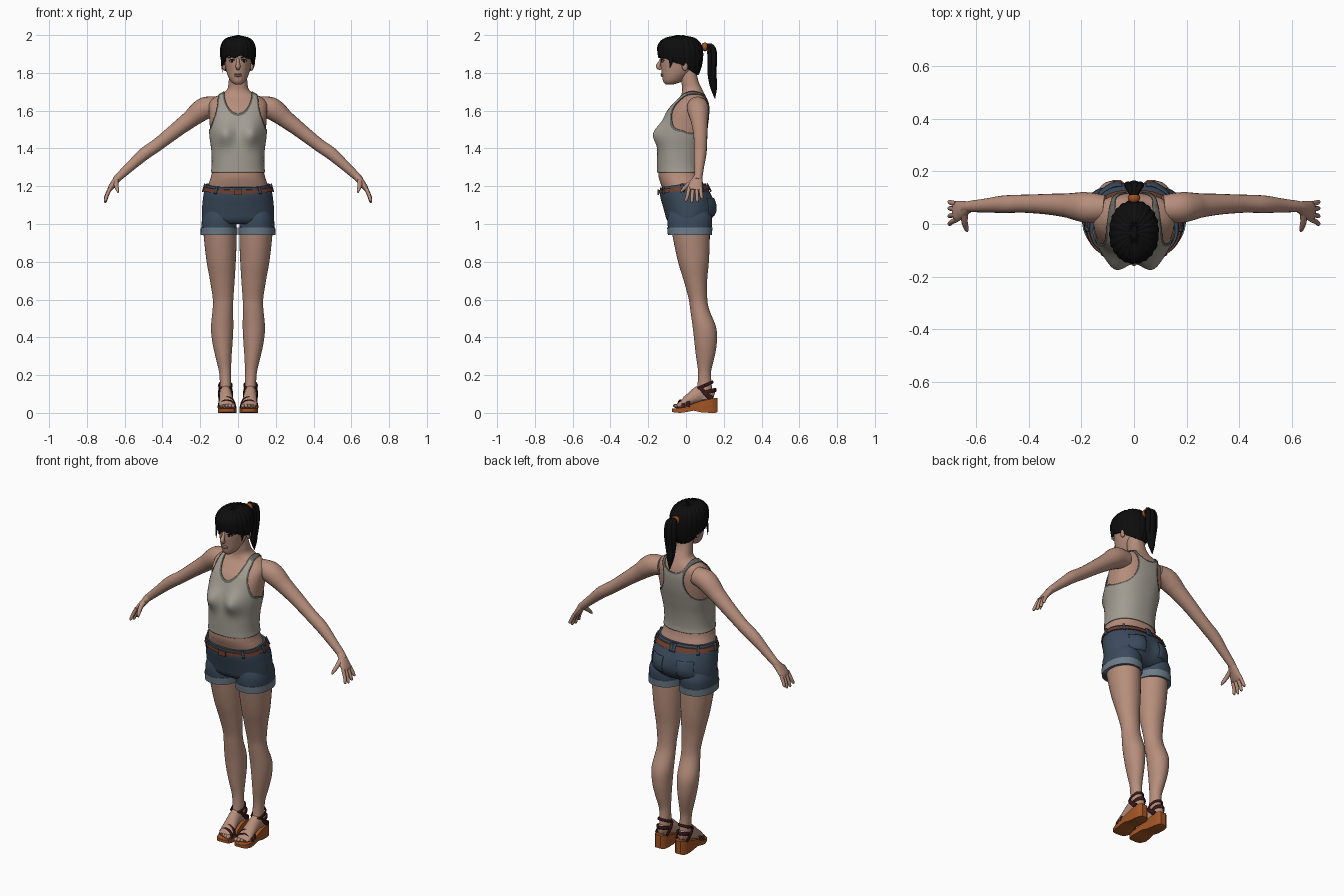
import bpy, bmesh, math
from mathutils import Vector, Matrix

COLOURS = {"skin": (.47, .27, .20), "tank_fabric": (.36, .335, .285), "tank_trim": (.13, .135, .12),
           "denim": (.042, .068, .105), "cuff_denim": (.15, .20, .25), "belt_leather": (.16, .05, .028),
           "strap_leather": (.04, .009, .009), "wood": (.36, .09, .018), "hair_black": (.004, .004, .004),
           "eye_white": (.5, .48, .45)}
MATS = {}
for k, c in COLOURS.items():
    MATS[k] = bpy.data.materials.new(k)
    MATS[k].diffuse_color = (*c, 1)


def clamp(v):
    return max(0, min(1, v))


def sample(tab, t):
    """Smooth interpolation of table rows keyed by their first column."""
    n = len(tab)
    i = 0
    while i < n - 2 and tab[i + 1][0] <= t:
        i += 1
    a, b = tab[i], tab[i + 1]
    h = b[0] - a[0]
    s = clamp((t - a[0]) / h)
    lo, hi = tab[max(i - 1, 0)], tab[min(i + 2, n - 1)]
    out = []
    for k in range(1, len(a)):
        ma = (b[k] - lo[k]) / (b[0] - lo[0]) * h
        mb = (hi[k] - a[k]) / (hi[0] - a[0]) * h
        out.append((2*s**3 - 3*s*s + 1)*a[k] + (s**3 - 2*s*s + s)*ma + (3*s*s - 2*s**3)*b[k] + (s**3 - s*s)*mb)
    return out


def finish(bm, name, mats, mirror=False, solid=0, sharp=None):
    me = bpy.data.meshes.new(name)
    bm.to_mesh(me)
    bm.free()
    ob = bpy.data.objects.new(name, me)
    bpy.context.collection.objects.link(ob)
    for m in mats.split():
        me.materials.append(MATS[m])
    for p in me.polygons:
        p.use_smooth = True
    me.set_sharp_from_angle(angle=math.radians(sharp or 60))
    if solid:
        ob.modifiers.new("thickness", "SOLIDIFY").thickness = solid
    if mirror:
        ob.modifiers.new("mirror", "MIRROR")
    return ob


def body(tab, e=2.0, bumps=(), tilt=0, ridges=0):
    """Surface from rows (z, x centre, half width, front y, back y)."""
    def point(th, z, off=0):
        xc, rx, yf, yb = sample(tab, z)
        c, s = math.cos(th), math.sin(th)
        off += ridges * math.sin(22 * th)
        x = xc + max(rx + off, .001) * math.copysign(abs(c) ** (2 / e), c)
        y = (yf + yb) / 2 + max((yb - yf) / 2 + off, .001) * math.copysign(abs(s) ** (2 / e), s)
        for side, bx, bz, amp, sx, sz in bumps:
            if s * side > 0:
                y += side * amp * abs(s) * math.exp(-((abs(x) - bx) / sx) ** 2 - ((z - bz) / sz) ** 2)
        return Vector((x, y, z + off * .5 + tilt * min(y, 0) * clamp((z - 1.1) / .1)))
    return point


def shell(bm, surf, z0, z1, nz, nt=40, off=0, th=(0, 360), caps=True):
    full = th[1] - th[0] == 360
    cols = nt if full else nt + 1
    rows = [[bm.verts.new(surf(math.radians(th[0] + (th[1] - th[0]) * i / nt), z0 + (z1 - z0) * j / nz, off))
             for i in range(cols)] for j in range(nz + 1)]
    skin(bm, rows, full, full and caps)


def skin(bm, rows, closed=True, caps=True):
    n = len(rows[0])
    for a, b in zip(rows, rows[1:]):
        for i in range(n if closed else n - 1):
            k = (i + 1) % n
            bm.faces.new((a[i], a[k], b[k], b[i]))
    if caps:
        bm.faces.new(rows[0][::-1])
        bm.faces.new(rows[-1])


def tube(bm, pts, ref=(0, 1, 0), n=14, step=4):
    """Round limb through rows (x, y, z, radius along ref[, other radius])."""
    tab = [(i, *p) if len(p) == 5 else (i, *p, p[3]) for i, p in enumerate(pts)]
    last, rows = len(pts) - 1, []
    for j in range(last * step + 1):
        t = j / step
        x, y, z, ru, rv = sample(tab, t)
        d = Vector(sample(tab, min(t + .1, last))[:3]) - Vector(sample(tab, max(t - .1, 0))[:3])
        d.normalize()
        u = Vector(ref)
        u = (u - d * u.dot(d)).normalized()
        v = d.cross(u)
        rows.append([bm.verts.new(Vector((x, y, z)) + u * ru * math.cos(q) + v * rv * math.sin(q))
                     for q in (math.tau * i / n for i in range(n))])
    skin(bm, rows)


def ball(bm, loc, scale):
    bmesh.ops.create_uvsphere(bm, u_segments=16, v_segments=10, radius=1,
                              matrix=Matrix.LocRotScale(Vector(loc), None, Vector(scale)))


def snap(bm, f):
    """Pull vertices onto the line f = 0 so that no edge crosses it."""
    for e in bm.edges:
        a, b = e.verts
        fa, fb = f(a.co), f(b.co)
        if fa * fb < 0:
            t = fa / (fa - fb)
            (a if t < .5 else b).co = a.co.lerp(b.co, t)


def trim(bm, f):
    bmesh.ops.triangulate(bm, faces=bm.faces[:])
    snap(bm, f)
    bad = [q for q in bm.faces if sum(f(v.co) for v in q.verts) < 0]
    bmesh.ops.delete(bm, geom=bad, context="FACES")


# Torso and neck
torso = body([(1.15, 0, .165, -.11, .10), (1.21, 0, .156, -.133, .092), (1.25, 0, .143, -.145, .08),
              (1.30, 0, .134, -.147, .074), (1.38, 0, .135, -.146, .082), (1.46, 0, .145, -.138, .098),
              (1.53, 0, .15, -.12, .112), (1.60, 0, .155, -.093, .118), (1.645, 0, .15, -.058, .114),
              (1.675, 0, .118, -.03, .105), (1.695, 0, .075, -.022, .095), (1.715, 0, .056, -.02, .085),
              (1.75, 0, .05, -.024, .068), (1.80, 0, .046, -.03, .055), (1.85, 0, .044, -.03, .045)],
             2.3, [(-1, .075, 1.475, .046, .052, .06)])
bm = bmesh.new()
shell(bm, torso, 1.15, 1.85, 80, 64)
finish(bm, "torso", "skin")

# Tank top, cut along neckline and armholes
FRONT = [(1.44, .2), (1.50, .152), (1.55, .132), (1.60, .116), (1.65, .108), (1.72, .106)]
BACK = [(1.43, .2), (1.48, .125), (1.52, .088), (1.58, .066), (1.64, .07), (1.72, .106)]


def straps(p):
    b = clamp((p.y + .02) / .1)
    w = sample(FRONT, p.z)[0] * (1 - b) + sample(BACK, p.z)[0] * b
    neck = (math.hypot(p.x / .074, (p.z - 1.705) / (.12 - .05 * b)) - 1) * .074
    return min(neck, w - abs(p.x))


bm = bmesh.new()
shell(bm, torso, 1.27, 1.708, 80, 112, .006, caps=False)
trim(bm, straps)
snap(bm, lambda p: straps(p) - .008)
for q in bm.faces:
    q.material_index = int(sum(straps(v.co) for v in q.verts) < .024)
finish(bm, "tank_top", "tank_fabric tank_trim", solid=.005)

# Arms and hands
bm = bmesh.new()
tube(bm, [(.11, .06, 1.625, .05), (.17, .062, 1.615, .058), (.21, .066, 1.59, .055), (.25, .07, 1.557, .047),
          (.32, .075, 1.503, .04), (.40, .077, 1.44, .035), (.44, .077, 1.41, .034), (.50, .075, 1.368, .033),
          (.57, .07, 1.305, .026), (.63, .066, 1.25, .021), (.65, .06, 1.23, .018)], n=20)
tube(bm, [(.625, .066, 1.255, .02), (.648, .058, 1.228, .03, .018), (.672, .049, 1.195, .039, .015),
          (.683, .047, 1.178, .036, .011)], n=18)
for y0, y1, drop in ((.077, .084, .045), (.057, .06, .062), (.036, .03, .066), (.016, 0, .058)):
    tube(bm, [(.676, y0, 1.192, .010), (.694, (y0 + y1) / 2, 1.178 - drop * .45, .0095),
              (.702, y1, 1.178 - drop * .9, .008), (.702, y1, 1.178 - drop, .003)], n=10, step=3)
tube(bm, [(.645, .04, 1.228, .014), (.645, .008, 1.205, .012), (.638, -.018, 1.18, .009),
          (.634, -.028, 1.166, .003)], ref=(1, 0, 0), n=10)
finish(bm, "arms", "skin", True)

# Legs
leg = body([(.07, .066, .027, .06, .138), (.10, .066, .03, .055, .14), (.16, .066, .030, .062, .135),
            (.22, .069, .032, .064, .133), (.30, .077, .043, .053, .152), (.37, .082, .053, .045, .163),
            (.45, .084, .059, .036, .160), (.55, .080, .054, .022, .122), (.60, .079, .054, .015, .113),
            (.70, .083, .065, -.012, .112), (.80, .089, .077, -.042, .121), (.93, .094, .087, -.07, .126),
            (1.0, .098, .088, -.08, .125)])
bm = bmesh.new()
shell(bm, leg, .07, 1.0, 60, 32)
finish(bm, "legs", "skin", True)

# Feet with toes
bm = bmesh.new()
tube(bm, [(.066, .15, .095, .015, .018), (.066, .125, .102, .029, .034), (.066, .08, .102, .032, .046),
          (.063, .03, .078, .036, .034), (.059, -.02, .047, .042, .02), (.058, -.045, .036, .036, .011)],
     ref=(1, 0, 0), n=18)
for i in range(5):
    ball(bm, (.026 + i * .0165, -.052 + .004 * i * i * .5, .037), (.011 - i * .001, .017, .011 - i * .0007))
finish(bm, "feet", "skin", True)

# Wedge soles
bm = bmesh.new()
rows = []
for y, xc, w, top, low in ((-.073, .058, .018, .022, .006), (-.062, .057, .037, .024, .002),
                           (-.03, .057, .049, .026, 0), (0, .06, .047, .032, .004), (.04, .063, .041, .05, .012),
                           (.08, .065, .038, .064, .003), (.13, .066, .036, .074, 0), (.155, .066, .03, .08, 0),
                           (.167, .066, .016, .08, .004)):
    rows.append([bm.verts.new(c) for c in ((xc - w, y, low), (xc + w, y, low), (xc + w, y, top), (xc - w, y, top))])
skin(bm, rows)
bmesh.ops.recalc_face_normals(bm, faces=bm.faces[:])
finish(bm, "wedge_soles", "wood", True, sharp=40)

# Sandal straps
bm = bmesh.new()
arc = [math.pi * i / 8 for i in range(9)]
for y, w, z0, h in ((-.025, .048, .026, .042), (.0, .046, .032, .054)):
    tube(bm, [(.059 + w * math.cos(a), y + .012 * math.cos(a), z0 + h * math.sin(a), .010, .003) for a in arc], n=8, step=2)
tube(bm, [(.067 + .035 * math.cos(2 * a), .099 + .042 * math.sin(2 * a), .145 + .018 * math.sin(2 * a), .008, .004)
          for a in arc], ref=(0, 0, 1), n=8)
for s in (-1, 1):
    tube(bm, [(.067 + s * .031, .075, .135, .008, .004), (.066 + s * .036, .10, .105, .011, .004),
              (.066 + s * .034, .135, .075, .014, .004)], n=8)
    tube(bm, [(.066 + s * .033, .095, .105, .011, .004), (.066 + s * .026, .14, .118, .011, .004),
              (.066, .158, .122, .011, .004)], ref=(0, 0, 1), n=8)
finish(bm, "sandal_straps", "strap_leather", True)

# Denim shorts: hips, legs, back pockets
hips = body([(1.0, 0, .165, -.08, .10), (1.02, 0, .186, -.10, .125), (1.06, 0, .191, -.113, .142),
             (1.12, 0, .187, -.129, .14), (1.17, 0, .18, -.138, .124), (1.215, 0, .168, -.138, .104)],
            2.2, [(1, .08, 1.085, .022, .06, .07)], tilt=.16)
short_leg = body([(.94, .1, .094, -.092, .133), (.98, .1, .093, -.096, .136), (1.03, .1, .09, -.098, .138),
                  (1.08, .095, .08, -.09, .12)], 2.2)
bm = bmesh.new()
shell(bm, hips, 1.0, 1.215, 30, 64)
finish(bm, "shorts_hips", "denim")
bm = bmesh.new()
shell(bm, short_leg, .942, 1.08, 14)
finish(bm, "shorts_legs", "denim", True)
bm = bmesh.new()
shell(bm, short_leg, .94, .98, 4, off=.004)
finish(bm, "shorts_cuffs", "cuff_denim", True)
bm = bmesh.new()
shell(bm, hips, 1.04, 1.135, 12, 12, .005, (48, 78))
finish(bm, "back_pockets", "denim", True, solid=.006)

# Belt, loops and buckle
bm = bmesh.new()
shell(bm, hips, 1.176, 1.2, 3, 64, .006)
finish(bm, "belt", "belt_leather")
bm = bmesh.new()
for a in (-55, -5, 40, 86):
    shell(bm, hips, 1.168, 1.212, 5, 2, .010, (a, a + 5))
finish(bm, "belt_loops", "denim", True, solid=.008)
bm = bmesh.new()
bmesh.ops.create_cube(bm, size=1, matrix=Matrix.LocRotScale(Vector((0, -.147, 1.168)), None, Vector((.044, .01, .03))))
finish(bm, "belt_buckle", "belt_leather", sharp=30)

# Head, nose, lips and ears
head = body([(1.738, 0, .016, -.107, -.07), (1.75, 0, .034, -.119, -.03), (1.775, 0, .05, -.125, 0),
             (1.81, 0, .062, -.13, .04), (1.85, 0, .07, -.135, .06), (1.89, 0, .077, -.135, .07),
             (1.93, 0, .08, -.137, .072), (1.97, 0, .062, -.11, .05), (1.985, 0, .03, -.07, .01)])
bm = bmesh.new()
shell(bm, head, 1.738, 1.985, 36, 40)
tube(bm, [(0, -.128, 1.878, .007), (0, -.139, 1.855, .009), (0, -.147, 1.834, .013), (0, -.132, 1.821, .009)], (1, 0, 0))
ball(bm, (0, -.126, 1.793), (.022, .009, .005))
ball(bm, (0, -.125, 1.784), (.019, .009, .005))
for s in (-1, 1):
    ball(bm, (s * .073, -.005, 1.84), (.011, .018, .029))
finish(bm, "head", "skin")

# Eyes and brows
bm = bmesh.new()
ball(bm, (.032, -.124, 1.862), (.014, .006, .006))
finish(bm, "eyes", "eye_white", True)
bm = bmesh.new()
ball(bm, (.032, -.128, 1.862), (.006, .004, .006))
tube(bm, [(.017, -.131, 1.868, .0025), (.034, -.128, 1.871, .003), (.049, -.116, 1.866, .002)], n=8)
tube(bm, [(.015, -.133, 1.88, .003), (.034, -.13, 1.885, .004), (.053, -.117, 1.879, .002)], n=8)
finish(bm, "irises_and_brows", "hair_black", True)

# Hair cap with a cut hairline
hair = body([(1.78, 0, .058, -.09, .062), (1.82, 0, .078, -.12, .078), (1.86, 0, .088, -.14, .087),
             (1.90, 0, .094, -.149, .09), (1.94, 0, .091, -.15, .085), (1.97, 0, .077, -.132, .065),
             (1.988, 0, .052, -.10, .036), (1.997, 0, .012, -.055, -.01)], 2.1, ridges=.0018)
LINE = [(-.16, 1.888), (-.11, 1.878), (-.08, 1.858), (-.02, 1.84), (.06, 1.79), (.1, 1.78)]
bm = bmesh.new()
shell(bm, hair, 1.78, 1.997, 50, 132)
trim(bm, lambda p: p.z - sample(LINE, p.y)[0] - .007 * math.sin(90 * p.x) * clamp(-p.y * 8))
finish(bm, "hair_cap", "hair_black", solid=.012)

# Ponytail, loose locks and tie
bm = bmesh.new()
tube(bm, [(0, .07, 1.925, .018), (0, .105, 1.938, .017), (0, .133, 1.925, .026), (0, .14, 1.87, .03, .026),
          (0, .137, 1.80, .027, .024), (0, .146, 1.73, .02), (0, .153, 1.665, .002)], (1, 0, 0))
for s in (-1, 1):
    tube(bm, [(0, .1, 1.94, .01), (s * .018, .138, 1.94, .013), (s * .024, .148, 1.88, .014),
              (s * .02, .143, 1.79, .012), (s * .012, .15, 1.71, .002)], (1, 0, 0), n=10)
    tube(bm, [(s * .078, -.075, 1.89, .012, .005), (s * .085, -.08, 1.855, .009, .005),
              (s * .083, -.085, 1.815 + s * .012, .001)], n=8)
finish(bm, "ponytail", "hair_black")
bm = bmesh.new()
tube(bm, [(0, .09, 1.934, .021), (0, .1, 1.937, .024), (0, .11, 1.937, .021)], (1, 0, 0))
finish(bm, "hair_tie", "wood")
